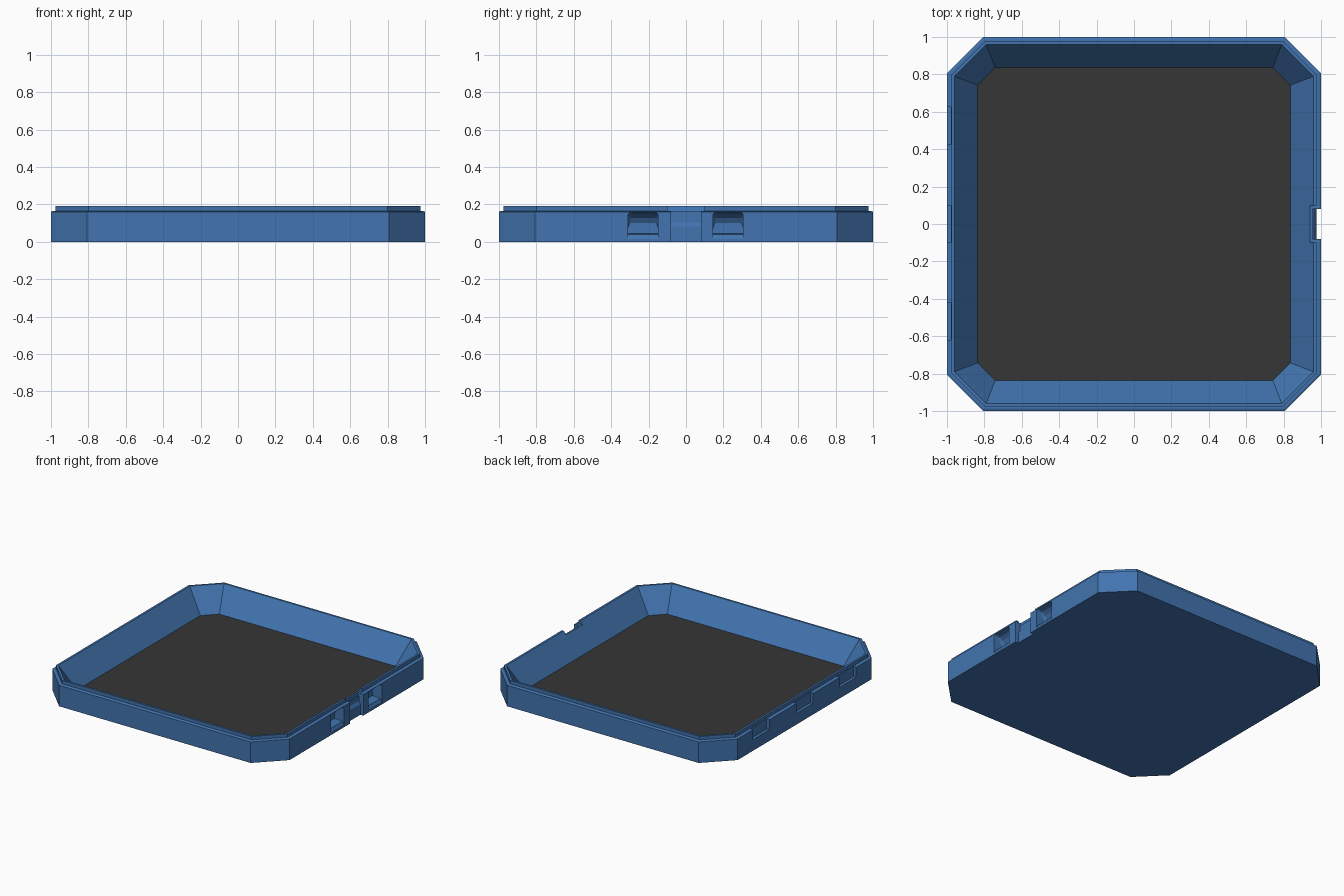
import bpy, bmesh

cube = bpy.data.objects.get("Cube")
if cube:
    bpy.data.objects.remove(cube, do_unlink=True)


def material(name, colour):
    m = bpy.data.materials.new(name)
    m.use_nodes = True
    m.diffuse_color = (*colour, 1)
    m.node_tree.nodes["Principled BSDF"].inputs["Base Color"].default_value = (*colour, 1)
    return m


blue = material("blue shell", (0.054, 0.175, 0.43))
grey = material("dark grey floor", (0.037, 0.037, 0.037))


def add_object(name, bm, *mats):
    bmesh.ops.recalc_face_normals(bm, faces=bm.faces)
    mesh = bpy.data.meshes.new(name)
    bm.to_mesh(mesh)
    bm.free()
    obj = bpy.data.objects.new(name, mesh)
    bpy.context.collection.objects.link(obj)
    for m in mats:
        mesh.materials.append(m)
    return obj


def octagon(bm, half, side, z):
    """Square ring with cut corners; side is half the straight edge."""
    a, b = half, side
    pts = [(a, -b), (a, b), (b, a), (-b, a), (-a, b), (-a, -b), (-b, -a), (b, -a)]
    return [bm.verts.new((x, y, z)) for x, y in pts]


def prism(name, profile, y0, y1):
    """Extrude an (x, z) profile along y."""
    bm = bmesh.new()
    ends = [[bm.verts.new((x, y, z)) for x, z in profile] for y in (y0, y1)]
    n = len(profile)
    for ring in ends:
        bm.faces.new(ring)
    for i in range(n):
        j = (i + 1) % n
        bm.faces.new((ends[0][i], ends[0][j], ends[1][j], ends[1][i]))
    return add_object(name, bm, blue)


# Tray: outer wall, stepped ledge, raised lip, sloping inside and floor
section = [(1.0, 0.807, 0), (1.0, 0.807, 0.16), (0.987, 0.802, 0.165),
           (0.976, 0.798, 0.165), (0.976, 0.798, 0.19),
           (0.96, 0.79, 0.19), (0.836, 0.742, 0.018)]
bm = bmesh.new()
rings = [octagon(bm, *s) for s in section]
for low, high in zip(rings, rings[1:]):
    for i in range(8):
        j = (i + 1) % 8
        bm.faces.new((low[i], low[j], high[j], high[i]))
bm.faces.new(rings[0])
bm.faces.new(rings[-1]).material_index = 1
tray = add_object("tray", bm, blue, grey)

cutters = []

# Latch recess in the right-hand wall, with a gap in the lip above it
cutters.append(prism("lip_gap_cutter",
                     [(0.9, 0.164), (1.1, 0.164), (1.1, 0.25), (0.9, 0.25)], -0.1, 0.1))
cutters.append(prism("latch_cutter",
                     [(0.955, 0.25), (0.955, 0.14), (0.962, 0.14), (0.962, 0.102),
                      (0.975, 0.082), (0.975, -0.1), (1.1, -0.1), (1.1, 0.25)],
                     -0.08, 0.08))

# Finger scoops either side of the latch, rounded at the upper corners
scoop = [(1.05, 0.015), (0.998, 0.015), (0.985, 0.04), (0.918, 0.045),
         (0.918, 0.1), (0.935, 0.128), (0.96, 0.148), (1.0, 0.158), (1.05, 0.158)]
for side, y0, y1 in (("front", -0.31, -0.15), ("back", 0.145, 0.305)):
    c = prism(side + "_scoop_cutter", scoop, y0, y1)
    bm = bmesh.new()
    bm.from_mesh(c.data)
    top_edges = [e for e in bm.edges
                 if abs(e.verts[0].co.y - e.verts[1].co.y) < 1e-4
                 and min(v.co.z for v in e.verts) > 0.099
                 and max(v.co.x for v in e.verts) > 0.93
                 and min(v.co.x for v in e.verts) < 1.04]
    bmesh.ops.bevel(bm, geom=top_edges, offset=0.016, segments=3,
                    affect='EDGES', profile=0.5, clamp_overlap=True)
    bm.to_mesh(c.data)
    bm.free()
    cutters.append(c)

# Three shallow tab slots in the left-hand wall
for y in (-0.52, 0, 0.525):
    cutters.append(prism("tab_slot_cutter",
                         [(-1.1, 0.085), (-0.978, 0.085), (-0.978, 0.162),
                          (-0.978, 0.18), (-1.1, 0.18)], y - 0.1, y + 0.1))

bpy.context.view_layer.objects.active = tray
for c in cutters:
    c.hide_render = True
    mod = tray.modifiers.new(c.name, 'BOOLEAN')
    mod.operation = 'DIFFERENCE'
    mod.solver = 'EXACT'
    mod.object = c
    bpy.ops.object.modifier_apply(modifier=mod.name)
    bpy.data.objects.remove(c, do_unlink=True)
